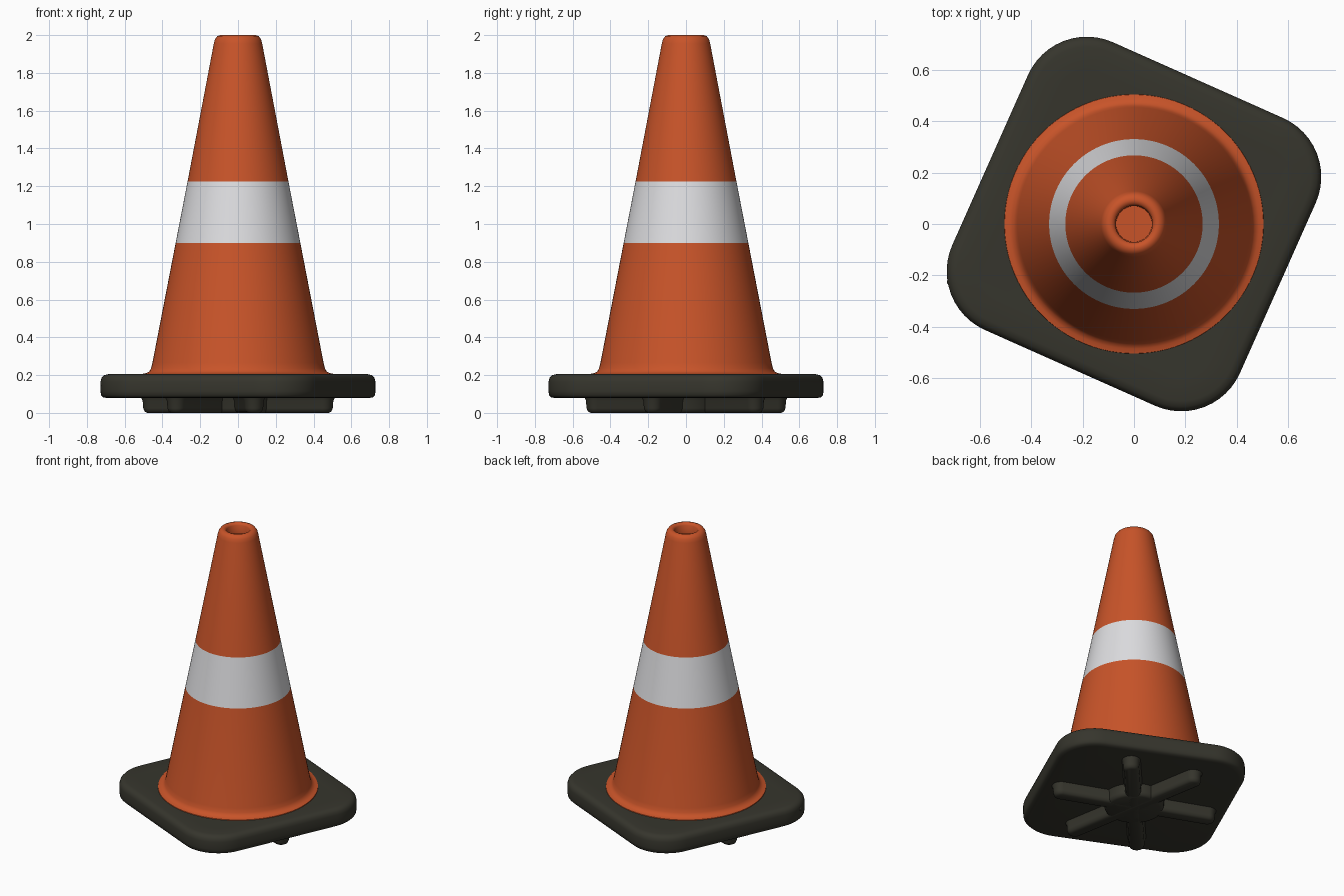
import bpy, bmesh, math
from mathutils import Matrix

if "Cube" in bpy.data.objects:
    bpy.data.objects.remove(bpy.data.objects["Cube"])


def material(name, rgb):
    m = bpy.data.materials.new(name)
    m.diffuse_color = (*rgb, 1)
    m.use_nodes = True
    m.node_tree.nodes["Principled BSDF"].inputs["Base Color"].default_value = m.diffuse_color
    return m


ORANGE = material("orange", (0.58, 0.088, 0.022))
WHITE = material("white", (0.72, 0.72, 0.74))
BLACK = material("dark rubber", (0.037, 0.036, 0.026))


def outline(cx, cy, r, n):
    """Rounded rectangle: corner centres at (+-cx, +-cy), n segments per corner."""
    pts = []
    for q, (sx, sy) in enumerate(((1, 1), (-1, 1), (-1, -1), (1, -1))):
        for i in range(n + 1):
            a = (q + i / n) * math.pi / 2
            pts.append((sx * cx + r * math.cos(a), sy * cy + r * math.sin(a)))
    return pts


def loft(name, profile, mats, core=(0, 0), n=24, turn=0, cap_first=True, angle=35):
    """Stack rounded outlines given as (radius, z) pairs and skin them."""
    bm = bmesh.new()
    rings = [[bm.verts.new((x, y, z)) for x, y in outline(*core, r, n)] for r, z in profile]
    for a, b in zip(rings, rings[1:]):
        for i in range(len(a)):
            j = (i + 1) % len(a)
            bm.faces.new((a[i], a[j], b[j], b[i]))
    if cap_first:
        bm.faces.new(rings[0][::-1])
    bm.faces.new(rings[-1])
    bmesh.ops.remove_doubles(bm, verts=bm.verts, dist=1e-5)
    bmesh.ops.recalc_face_normals(bm, faces=bm.faces)
    bmesh.ops.transform(bm, matrix=Matrix.Rotation(math.radians(turn), 4, 'Z'), verts=bm.verts)
    me = bpy.data.meshes.new(name)
    bm.to_mesh(me)
    bm.free()
    for m in mats:
        me.materials.append(m)
    ob = bpy.data.objects.new(name, me)
    bpy.context.collection.objects.link(ob)
    bpy.ops.object.select_all(action='DESELECT')
    ob.select_set(True)
    bpy.context.view_layer.objects.active = ob
    bpy.ops.object.shade_smooth_by_angle(angle=math.radians(angle))
    return ob


# Base plate: rounded square with softened rims
loft("base_plate", [(0.21, 0.078), (0.235, 0.082), (0.247, 0.094), (0.25, 0.115),
                    (0.25, 0.165), (0.245, 0.185), (0.232, 0.199), (0.21, 0.205),
                    (0.12, 0.203)],
     [BLACK], core=(0.362, 0.362), n=12, turn=-24, angle=60)

# Moulding nub on the left corner of the base
nub = loft("base_nub", [(0.008, 0.14), (0.015, 0.146), (0.015, 0.166), (0.008, 0.172)],
           [BLACK], n=4, angle=60)
nub.location = (-0.712, -0.225, 0)

# Underside feet: three crossing ribs and a central hub
for i, turn in enumerate((-21, 48, 100)):
    loft(f"foot_rib_{i + 1}", [(0.062, 0.085), (0.052, 0.065), (0.049, 0.025),
                               (0.042, 0.008), (0.028, 0.0)],
         [BLACK], core=(0.485, 0), n=8, turn=turn, angle=60)
loft("foot_hub", [(0.2, 0.085), (0.19, 0.065), (0.187, 0.025), (0.18, 0.008), (0.165, 0.0)],
     [BLACK], n=12, angle=60)

# Cone body: flange, straight wall split at the band, rounded tip with a recessed hole
cone = loft("cone_body", [(0.49, 0.19), (0.505, 0.198), (0.503, 0.207), (0.485, 0.211),
                          (0.47, 0.219), (0.46, 0.236), (0.453, 0.265),
                          (0.33, 0.9), (0.267, 1.225), (0.128, 1.955),
                          (0.122, 1.978), (0.11, 1.994), (0.094, 2.0), (0.08, 1.996),
                          (0.072, 1.985), (0.07, 1.93)],
            [ORANGE, WHITE], n=24, angle=60)

# Reflective band: wall faces between the two band heights
for p in cone.data.polygons:
    if 0.9 < p.center.z < 1.225:
        p.material_index = 1
